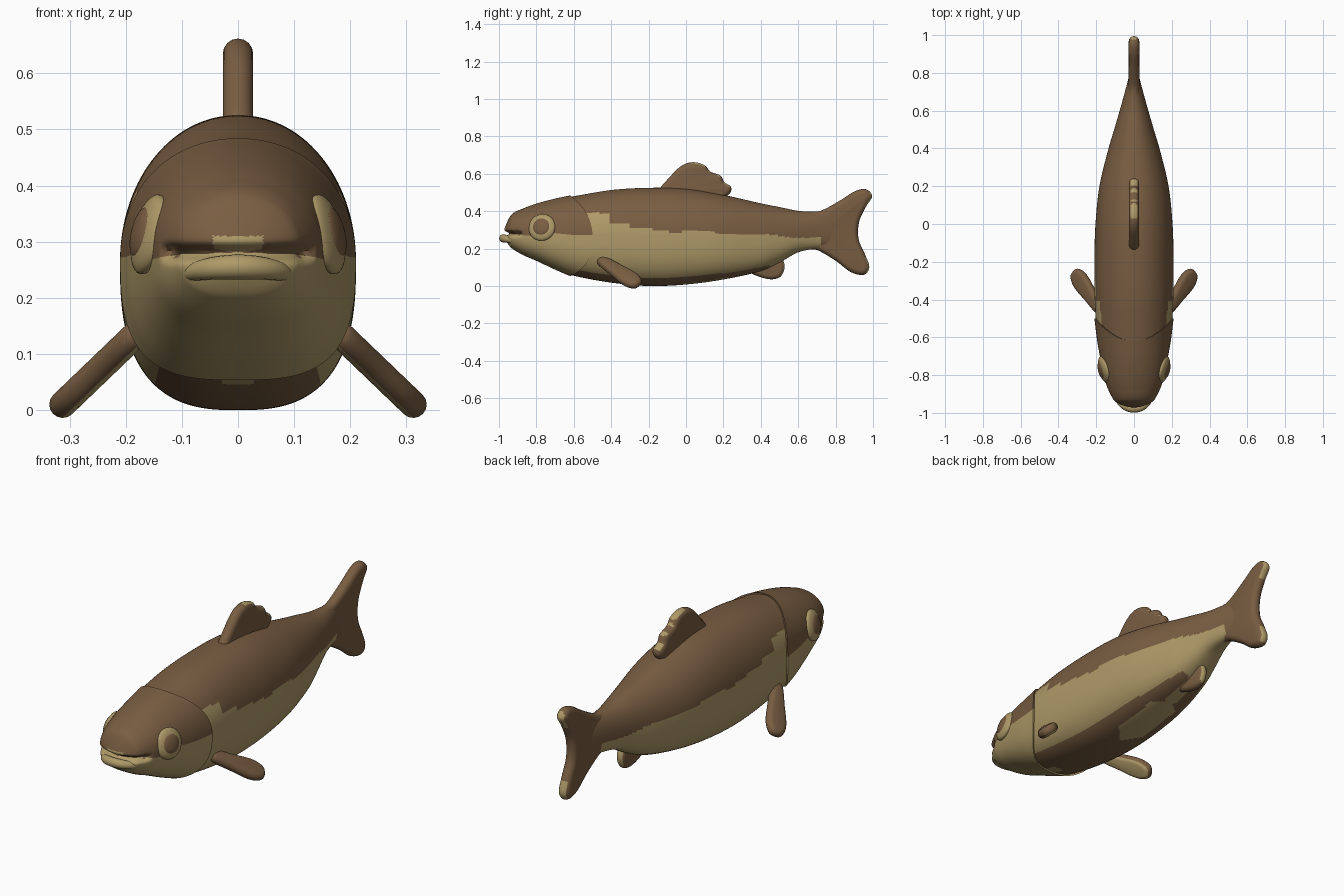
import bpy, bmesh, math
from mathutils import Matrix, Vector

if "Cube" in bpy.data.objects:
    bpy.data.objects.remove(bpy.data.objects["Cube"])


def material(name, rgb):
    m = bpy.data.materials.new(name)
    m.use_nodes = True
    m.diffuse_color = (*rgb, 1)
    m.node_tree.nodes["Principled BSDF"].inputs["Base Color"].default_value = (*rgb, 1)
    return m


BROWN = material("brown", (0.19, 0.11, 0.054))
TAN = material("tan", (0.43, 0.325, 0.14))

# Along the length: y, back height, belly height, half width
STATIONS = [
    (-0.98, 0.325, 0.24, 0.075), (-0.93, 0.385, 0.20, 0.11), (-0.87, 0.415, 0.165, 0.14),
    (-0.8, 0.44, 0.135, 0.16), (-0.7, 0.465, 0.09, 0.18), (-0.6, 0.48, 0.055, 0.195),
    (-0.4, 0.513, 0.018, 0.208), (-0.2, 0.525, 0.0, 0.21), (0.0, 0.52, 0.008, 0.204),
    (0.2, 0.487, 0.035, 0.183), (0.4, 0.442, 0.08, 0.135), (0.5, 0.422, 0.125, 0.105),
    (0.6, 0.402, 0.18, 0.076), (0.7, 0.395, 0.2, 0.048), (0.8, 0.38, 0.21, 0.022),
]


def station(y):
    """Smoothly interpolated back, belly and half width."""
    y = min(max(y, STATIONS[0][0]), STATIONS[-1][0])
    last = len(STATIONS) - 1
    i = max(k for k in range(last) if STATIONS[k][0] <= y)
    a, b = STATIONS[i], STATIONS[i + 1]
    p, q = STATIONS[max(i - 1, 0)], STATIONS[min(i + 2, last)]
    h = b[0] - a[0]
    t = (y - a[0]) / h
    out = []
    for c in (1, 2, 3):
        ma = (b[c] - p[c]) / (b[0] - p[0]) * h
        mb = (q[c] - a[c]) / (q[0] - a[0]) * h
        out.append((2*t**3 - 3*t**2 + 1) * a[c] + (t**3 - 2*t**2 + t) * ma
                   + (3*t**2 - 2*t**3) * b[c] + (t**3 - t**2) * mb)
    return out


def skin(y, ang, grow=1.0):
    """Point on the fish's surface: round back, boxier belly."""
    top, low, half = station(y)
    c, s = math.cos(ang), math.sin(ang)
    power = 2 / (2.05 if s > 0 else 2.7)
    x = half * math.copysign(abs(c) ** power, c)
    z = (top - low) / 2 * math.copysign(abs(s) ** power, s)
    return Vector((x * grow, y, (top + low) / 2 + z * grow))


def finish(name, bm, is_tan, mirror=False):
    bmesh.ops.recalc_face_normals(bm, faces=bm.faces)
    for f in bm.faces:
        f.material_index = int(is_tan(f.calc_center_median(), f.normal))
    me = bpy.data.meshes.new(name)
    bm.to_mesh(me)
    bm.free()
    me.materials.append(BROWN)
    me.materials.append(TAN)
    ob = bpy.data.objects.new(name, me)
    bpy.context.collection.objects.link(ob)
    bpy.ops.object.select_all(action="DESELECT")
    ob.select_set(True)
    bpy.context.view_layer.objects.active = ob
    bpy.ops.object.shade_smooth_by_angle(angle=math.radians(50))
    if mirror:
        ob.modifiers.new("mirror", "MIRROR")
    return ob


def loft(rings):
    bm = bmesh.new()
    rows = [[bm.verts.new(p) for p in r] for r in rings]
    n = len(rows[0])
    for a, b in zip(rows, rows[1:]):
        for i in range(n):
            j = (i + 1) % n
            bm.faces.new((a[i], a[j], b[j], b[i]))
    bm.faces.new(rows[0])
    bm.faces.new(rows[-1])
    return bm


N = 128
ANGLES = [2 * math.pi * (i + 0.5) / N for i in range(N)]


# Body with a pale flank, dark belly and pale belly patch
def body_tan(c, n):
    if c.z < 0.045 and n.z < -0.3:
        return abs(c.x) < 0.075 and abs(c.y - 0.1) < 0.2 - abs(c.x)
    if c.y > 0.72 or (n.z < -0.75 and c.y < 0.45 and abs(c.x) > 0.03):
        return False
    line = 0.292 - 0.05 * c.y + 0.006 * math.sin(19 * c.y)
    if c.y < -0.41:
        line = 0.39
    elif c.y < -0.3:
        line += 0.025
    return c.z < line


body_rows = [-0.7 + 1.5 * i / 170 for i in range(171)]
finish("body", loft([[skin(y, a) for a in ANGLES] for y in body_rows]), body_tan)


# Head with a gill cover that overlaps the body, and a mouth groove
def head_point(s, ang, grow):
    nose = -0.975
    rim = -0.5 - 0.12 * math.sin(ang) ** 2
    y = nose + (rim - nose) * s
    u = min((y - nose) / 0.045, 1)
    p = skin(y, ang, grow)
    centre = Vector((0, y, 0.283))
    p = centre + (p - centre) * max(math.sqrt(1 - (1 - u) ** 2), 0.02)
    if y < -0.87:
        groove = math.exp(-((p.z - 0.28) / 0.012) ** 2)
        p.y += 0.03 * groove * min(1, (-0.87 - y) / 0.04)
        p.x *= 1 - 0.12 * groove * min(1, (-0.87 - y) / 0.04)
    return p


def head_tan(c, n):
    lip = c.y < -0.945 and c.z < 0.31 and abs(c.x) < 0.045
    return lip or c.z < 0.272 + 0.008 * math.sin(25 * c.y)


head_rows = [(i / 110) ** 1.5 for i in range(111)]
rings = [[head_point(s, a, 1 + 0.035 * s ** 4) for a in ANGLES] for s in head_rows]
rings.append([head_point(1, a, 0.96) for a in ANGLES])
finish("head", loft(rings), head_tan)

# Lower lip, a tube bent round the front of the jaw
lip_rings = []
for i in range(33):
    t = math.pi * i / 32
    mid = Vector((0.095 * math.cos(t), -0.885 - 0.092 * math.sin(t), 0.235 + 0.02 * math.sin(t)))
    out = Vector((math.cos(t), -math.sin(t), 0))
    r = 0.008 + 0.014 * math.sin(t)
    lip_rings.append([mid + out * r * math.cos(a) + Vector((0, 0, r * math.sin(a)))
                      for a in (math.tau * k / 16 for k in range(16))])
finish("lower_lip", loft(lip_rings), lambda c, n: True)

# Eyes
look = Vector((1, -0.25, 0.25)).normalized()
for name, radius, depth, lift, pale in (("eye", 0.073, 0.026, 0.0, True),
                                        ("pupil", 0.046, 0.014, 0.017, False)):
    bm = bmesh.new()
    place = (Matrix.Translation(Vector((0.157, -0.77, 0.313)) + look * lift)
             @ look.to_track_quat("Z", "Y").to_matrix().to_4x4()
             @ Matrix.Diagonal((radius, radius, depth, 1)))
    bmesh.ops.create_uvsphere(bm, u_segments=40, v_segments=20, radius=1, matrix=place)
    finish(name, bm, lambda c, n, pale=pale: pale, mirror=True)


# Fins: a smoothed closed outline (counter-clockwise) with rounded edges
def fin(name, pts, thick, axes, origin, is_tan, mirror=False):
    pts = [Vector(p) for p in pts]
    n, line = len(pts), []
    for i in range(n):
        p, a, b, q = (pts[(i + k) % n] for k in (-1, 0, 1, 2))
        for t in (k / 6 for k in range(6)):
            line.append(0.5 * (2*a + (b - p)*t + (2*p - 5*a + 4*b - q)*t*t
                               + (3*a - p - 3*b + q)*t**3))
    m = len(line)
    across, along, up = (Vector(v) for v in axes)
    rings = []
    for k in range(9):
        phi = math.pi * (k / 8 - 0.5)
        ring = []
        for i in range(m):
            d = (line[(i + 1) % m] - line[i - 1]).normalized()
            p = line[i] + Vector((-d.y, d.x)) * thick * (1 - math.cos(phi))
            ring.append(Vector(origin) + across * p.x + along * p.y + up * thick * math.sin(phi))
        rings.append(ring)
    return finish(name, loft(rings), is_tan, mirror)


UPRIGHT = ((0, 1, 0), (0, 0, 1), (1, 0, 0))

dorsal = [(-0.14, 0.5), (0.0, 0.46), (0.15, 0.45), (0.23, 0.49), (0.24, 0.53), (0.205, 0.555),
          (0.185, 0.59), (0.13, 0.612), (0.1, 0.645), (0.04, 0.662), (-0.02, 0.645), (-0.08, 0.59)]
fin("dorsal_fin", dorsal, 0.027, UPRIGHT, (0, 0, 0),
    lambda c, n: n.z > 0.6 and c.z > 0.5 and (0.03 < c.y < 0.13 or c.y > 0.17))

tail = [(0.62, 0.38), (0.62, 0.21), (0.7, 0.193), (0.8, 0.135), (0.88, 0.075), (0.95, 0.06),
        (0.98, 0.1), (0.957, 0.17), (0.923, 0.25), (0.925, 0.34), (0.96, 0.42), (0.995, 0.48),
        (0.96, 0.518), (0.9, 0.505), (0.82, 0.455), (0.72, 0.402)]
fin("tail_fin", tail, 0.028, UPRIGHT, (0, 0, 0),
    lambda c, n: n.y > 0.6 and abs(c.z - 0.29) > 0.13)

anal = [(0.3, 0.1), (0.37, 0.058), (0.45, 0.036), (0.505, 0.05), (0.527, 0.1), (0.51, 0.15),
        (0.45, 0.17), (0.35, 0.15)]
fin("anal_fin", anal, 0.022, UPRIGHT, (0, 0, 0), lambda c, n: n.y > 0.6)

# Paired side fins, pale underneath
long_axis = Vector((0.5, 0.73, -0.48)).normalized()
flat_axis = Vector((0.69, 0, 0.72)).normalized()
paddle = [(-0.02, 0.0), (0.0, -0.03), (0.1, -0.042), (0.2, -0.052), (0.26, -0.035), (0.275, 0.0),
          (0.26, 0.035), (0.2, 0.052), (0.1, 0.042), (0.0, 0.03)]
fin("pectoral_fin", paddle, 0.024, (long_axis, flat_axis.cross(long_axis), flat_axis),
    (0.182, -0.45, 0.135), lambda c, n: n.dot(flat_axis) < -0.6, mirror=True)
